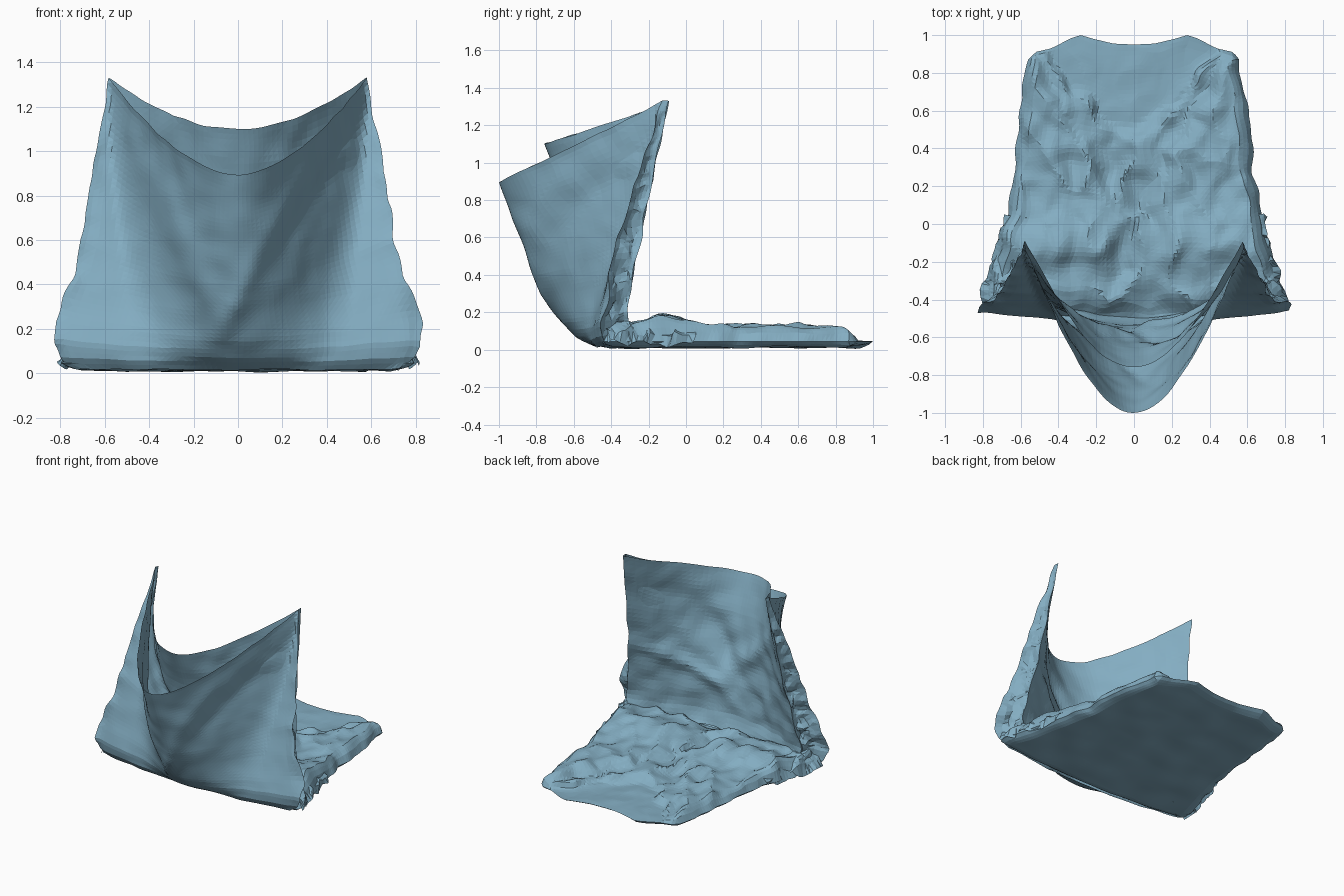
import bpy, bmesh
from math import cos, pi, exp
from mathutils import Vector, noise

if "Cube" in bpy.data.objects:
    bpy.data.objects.remove(bpy.data.objects["Cube"])

cloth = bpy.data.materials.new("blue_cloth")
cloth.diffuse_color = (.23, .42, .54, 1)
cloth.use_nodes = True
cloth.node_tree.nodes["Principled BSDF"].inputs["Base Color"].default_value = cloth.diffuse_color


def curve(t, pts):
    """Piecewise-linear lookup through (t, value) pairs."""
    if t <= pts[0][0]:
        return pts[0][1]
    for (a, va), (b, vb) in zip(pts, pts[1:]):
        if t <= b:
            return va + (vb - va) * (t - a) / (b - a)
    return pts[-1][1]


def step(a, b, t):
    t = max(0, min(1, (t - a) / (b - a)))
    return t * t * (3 - 2 * t)


def crumple(p, amp, freq=6):
    return noise.noise_vector(Vector(p) * freq) * amp


def grid_verts(bm, fn, nu, nv):
    rows = [[bm.verts.new(fn(-1 + 2 * i / nu, j / nv)) for i in range(nu + 1)]
            for j in range(nv + 1)]
    for r, s in zip(rows, rows[1:]):
        for i in range(nu):
            bm.faces.new((r[i], r[i + 1], s[i + 1], s[i]))


def sheet(name, *grids):
    """One object from (function, u count, v count) surface patches, welded at the seams."""
    bm = bmesh.new()
    for g in grids:
        grid_verts(bm, *g)
    bmesh.ops.remove_doubles(bm, verts=bm.verts, dist=0.0008)
    bmesh.ops.recalc_face_normals(bm, faces=bm.faces)
    bmesh.ops.triangulate(bm, faces=bm.faces)
    me = bpy.data.meshes.new(name)
    bm.to_mesh(me)
    bm.free()
    me.materials.append(cloth)
    ob = bpy.data.objects.new(name, me)
    bpy.context.collection.objects.link(ob)
    return ob


def fold(x, z, x0, z0, x1, z1, width):
    """Soft ridge along a line on the hanging cloth."""
    d = Vector((x1 - x0, z1 - z0))
    w = Vector((x - x0, z - z0))
    s = max(0, min(1, w.dot(d) / d.length_squared))
    return exp(-((w - d * s).length / width) ** 2) * 4 * s * (1 - s)


# Profiles by height fraction of the hanging part
SIDE_X = [(0, .72), (.03, .79), (.09, .835), (.17, .825), (.32, .745), (.45, .70), (.6, .675), (1, .58)]
SIDE_Y = [(0, -.42), (.04, -.45), (.1, -.46), (.45, -.36), (1, -.12)]
MID_Y = [(0, -.48), (.03, -.54), (.06, -.59), (.15, -.66), (.3, -.735), (.43, -.80), (.7, -.90), (1, -1.0)]
BACK_X = [(0, .68), (.1, .70), (.45, .63), (1, .575)]
BACK_Y = [(0, -.31), (.15, -.31), (.45, -.24), (1, -.09)]
BACK_MID = [(0, -.50), (.1, -.53), (.3, -.55), (.5, -.59), (.75, -.66), (1, -.76)]


def front(u, t):
    spread = .45 + .55 * t ** .7
    b = cos(pi / 2 * min(1, abs(u) / spread)) ** (1.02 + 1.1 * (1 - t) ** .7)
    x = curve(t, SIDE_X) * u
    sy = curve(t, SIDE_Y) - .07 * (1 - t) * (1 - u * u)
    y = sy + (curve(t, MID_Y) - sy) * b
    rim = 1.33 - .44 * (1 - abs(u) ** 1.75)
    z = .015 + (rim - .015) * t
    y -= .05 * fold(x, z, .6, 1.35, -.16, .06, .06)
    y += .05 * fold(x, z, .52, 1.1, -.02, .3, .06)
    y -= .04 * fold(x, z, -.56, 1.25, -.05, .15, .07)
    edge = step(.9, 1, abs(u))
    return Vector((x, y, z)) + crumple((x, y, z), .006 + .02 * edge * (1 - t ** 4), 8)


def back(u, t):
    b = cos(pi / 2 * u) if abs(u) < 1 else 0
    x = curve(t, BACK_X) * u
    sy = curve(t, BACK_Y)
    y = sy + (curve(t, BACK_MID) - sy) * b
    z = .05 + (1.33 - .23 * (1 - abs(u) ** 1.9) - .05) * t
    y += .04 * fold(x, z, -.55, 1.0, .2, .3, .07)
    y -= .04 * fold(x, z, .55, 1.15, -.15, .3, .08)
    y += .03 * fold(x, z, .65, .65, 0, .3, .05)
    return Vector((x, y, z)) + crumple((x, y, z), .007 + .012 * (1 - t), 8)


def gusset(side):
    # Crumpled side strip, tucked inward between the front and back panels
    def fn(u, t):
        k = (u + 1) / 2
        p = front(side, t).lerp(back(side, t), k)
        tuck = 4 * k * (1 - k)
        p.x -= side * .05 * tuck * (1 - t)
        return p + crumple(p, .04 * tuck * (1 - .7 * t), 16)
    return fn


# Hanging pocket: front panel, back panel and side gussets
sheet("hanging_pocket", (front, 64, 48), (back, 52, 40))
for s, label in ((-1, "left"), (1, "right")):
    sheet(label + "_gusset", (gusset(s), 6, 48))

# Flat part lying on the ground
HALF = [(-.5, .74), (-.42, .79), (-.35, .79), (-.1, .71), (.2, .645), (.6, .60), (.9, .555), (1, .53)]
END = [(0, .95), (.2, .955), (.4, .98), (.53, 1.0), (.62, .985), (.8, .93), (.95, .91), (1, .87)]


def plan(u, v):
    y0 = -.50 + .06 * u * u
    y = y0 + (curve(abs(u), END) - y0) * v
    x = curve(y, HALF) * u
    x += step(.9, 1, abs(u)) * noise.noise(Vector((x * 3, y * 9, 1))) * .025
    return x, y


def rim_fade(u, v):
    f = min(1, (1 - abs(u)) / .09, (1 - v) / .05, v / .04)
    return max(0, f) ** .6


def ground_top(u, v):
    x, y = plan(u, v)
    f = rim_fade(u, v)
    wob = .03 * noise.noise(Vector((x * 6, y * 6, 2)))
    h = .085
    # two overlapping flaps with slanted inner edges
    h += .03 * step(-.02, .04, abs(x) + wob - (.02 + .57 * (y + .02 - .1 * (x > 0))))
    # low tongue at the far end
    tongue = step(-.05, .05, y - .5 - 2.2 * x * x + 3 * wob)
    h += .05 * exp(-((y + .11) / .13) ** 2) * step(.03, .2, abs(x))
    wr = 1 - abs(noise.noise(Vector((x * 4.5, y * 3, 3)))) * 2.6
    wr += .6 * noise.noise(Vector((x * 11, y * 9, 5)))
    h += .032 * wr - .012
    h = h * (1 - tongue) + (.042 + .008 * wr) * tongue
    h *= 1 - .4 * step(-.38, -.5, y)
    z = .045 + (max(h, .04) - .045) * f
    shift = crumple((x, y, 0), .03 * f, 8)
    return Vector((x + shift.x, y + shift.y, z))


def ground_bottom(u, v):
    x, y = plan(u, v)
    f = rim_fade(u, v)
    z = .014 + .012 * noise.noise(Vector((x * 5, y * 5, 9)))
    return Vector((x, y, .045 + (max(z, 0) - .045) * f))


sheet("ground_flap", (ground_top, 64, 64), (ground_bottom, 64, 64))


def bunch(side):
    # Bunched cloth where the gusset meets the ground flap
    def fn(u, v):
        y = -.42 + .46 * v
        k = (u + 1) / 2
        x = side * (curve(y, HALF) + .01 - .2 * k)
        z = .035 + (.11 * (1 - .35 * v)) * (4 * k * (1 - k)) ** .5
        p = Vector((x, y, z))
        q = p + crumple(p, .04, 14)
        q.z = max(q.z, .01)
        return q
    return fn


for s, label in ((-1, "left"), (1, "right")):
    sheet(label + "_bunched_corner", (bunch(s), 10, 22))
